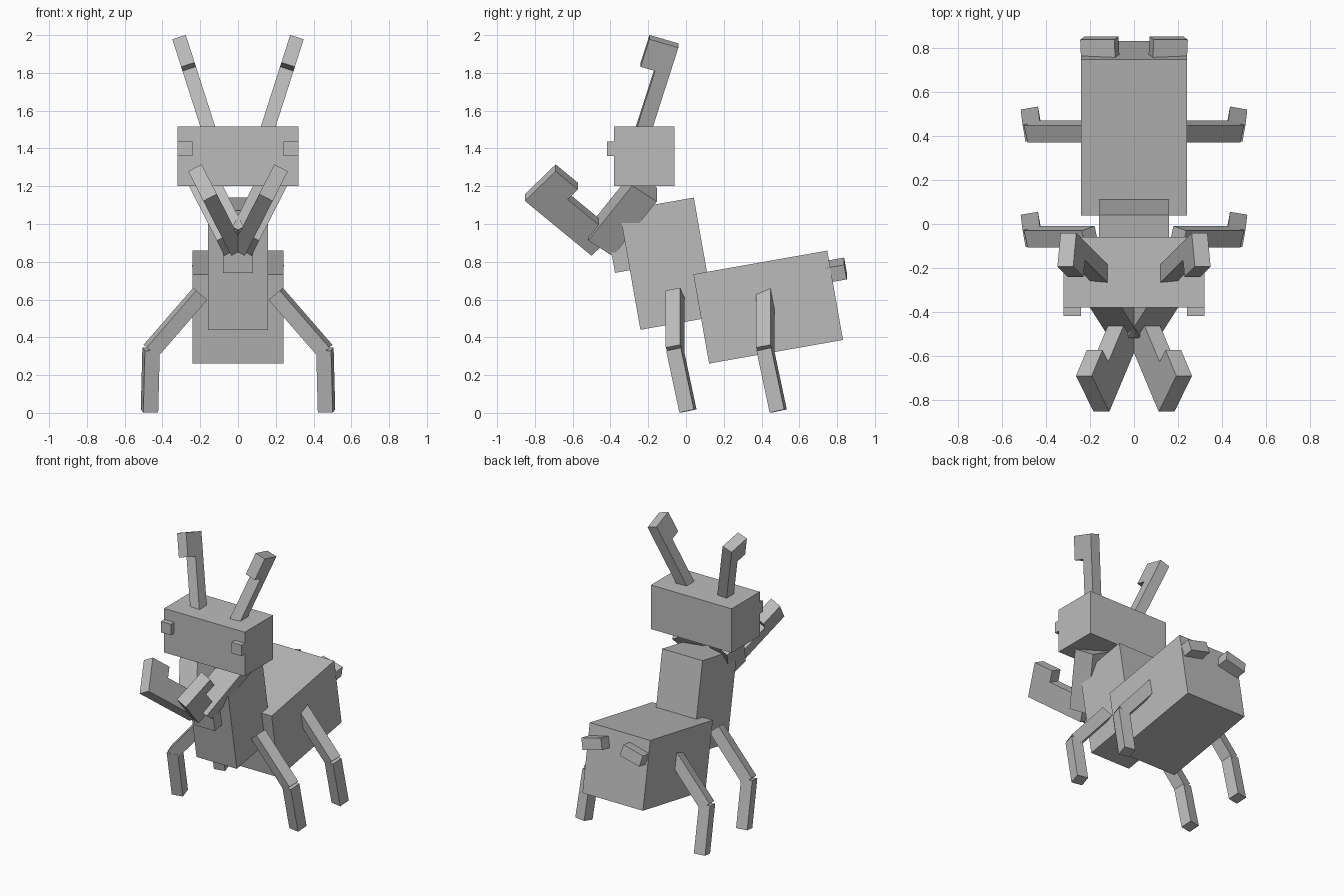
import bpy, bmesh
from math import radians
from mathutils import Matrix, Vector

cube = bpy.data.objects.get("Cube")
if cube:
    bpy.data.objects.remove(cube, do_unlink=True)

grey = bpy.data.materials.new("plain_grey")
grey.use_nodes = True
grey.diffuse_color = (0.5, 0.5, 0.5, 1)
grey.node_tree.nodes["Principled BSDF"].inputs["Base Color"].default_value = (0.5, 0.5, 0.5, 1)


def frame(origin, *turns):
    """Joint frame: a position followed by turns such as ('Y', 27)."""
    m = Matrix.Translation(origin)
    for axis, degrees in turns:
        m = m @ Matrix.Rotation(radians(degrees), 4, axis)
    return m


def box(name, joint, size, centre=(0, 0, 0), paired=False):
    """Box placed inside a joint frame, optionally mirrored across x."""
    bm = bmesh.new()
    place = joint @ Matrix.Translation(centre) @ Matrix.Diagonal(Vector(size).to_4d())
    bmesh.ops.create_cube(bm, size=1, matrix=place)
    mesh = bpy.data.meshes.new(name)
    bm.to_mesh(mesh)
    bm.free()
    mesh.materials.append(grey)
    ob = bpy.data.objects.new(name, mesh)
    bpy.context.collection.objects.link(ob)
    if paired:
        mirror = ob.modifiers.new("Mirror", 'MIRROR')
        mirror.use_mirror_merge = False
    return ob


# Body
box("abdomen", frame((0, 0.435, 0.56), ('X', 10)), (0.48, 0.72, 0.48))
thorax = frame((0, -0.10, 0.79), ('X', 10))
box("thorax", thorax, (0.32, 0.40, 0.64))
box("chest_plate", thorax, (0.16, 0.08, 0.16), (0, -0.24, 0.08))

# Head and eyes
box("head", frame((0, -0.22, 1.358)), (0.64, 0.32, 0.316))
box("eyes", frame((0.28, -0.377, 1.398)), (0.08, 0.08, 0.078), paired=True)

# Antennae, measured down from the tip
antenna = frame((0.305, -0.117, 1.967), ('Y', 17.8), ('X', -17))
box("antenna_stems", antenna, (0.075, 0.08, 0.56), (0, 0.04, -0.28), True)
box("antenna_tips", antenna, (0.075, 0.08, 0.16), (0, -0.04, -0.08), True)

# Raised grasping arms
shoulder = frame((0.02, -0.452, 0.907), ('Y', 27), ('X', -35.5))
box("upper_arms", shoulder, (0.16, 0.16, 0.40), (0, 0, 0.20), True)
forearm = frame((0, -0.50, 0.85), ('Y', 27), ('X', 47.3))
box("forearms", forearm, (0.08, 0.16, 0.48), (0, 0.08, 0.24), True)
box("forearm_hooks", forearm, (0.08, 0.08, 0.16), (0, 0.20, 0.40), True)

# Walking legs
for label, y in (("front", -0.058), ("rear", 0.42)):
    hip = frame((0.20, y, 0.63), ('Y', -41), ('Z', -16))
    box(label + "_upper_legs", hip, (0.08, 0.08, 0.40), (0, 0, -0.20), True)
    knee = frame((0.46, y - 0.002, 0.34), ('Y', -1.5), ('X', 12), ('Z', -10))
    box(label + "_lower_legs", knee, (0.08, 0.08, 0.335), (0, 0, -0.17), True)

# Tail stubs
tail = frame((0.155, 0.79, 0.755), ('Y', 14), ('X', 10))
box("tail_stubs", tail, (0.16, 0.11, 0.08), paired=True)
